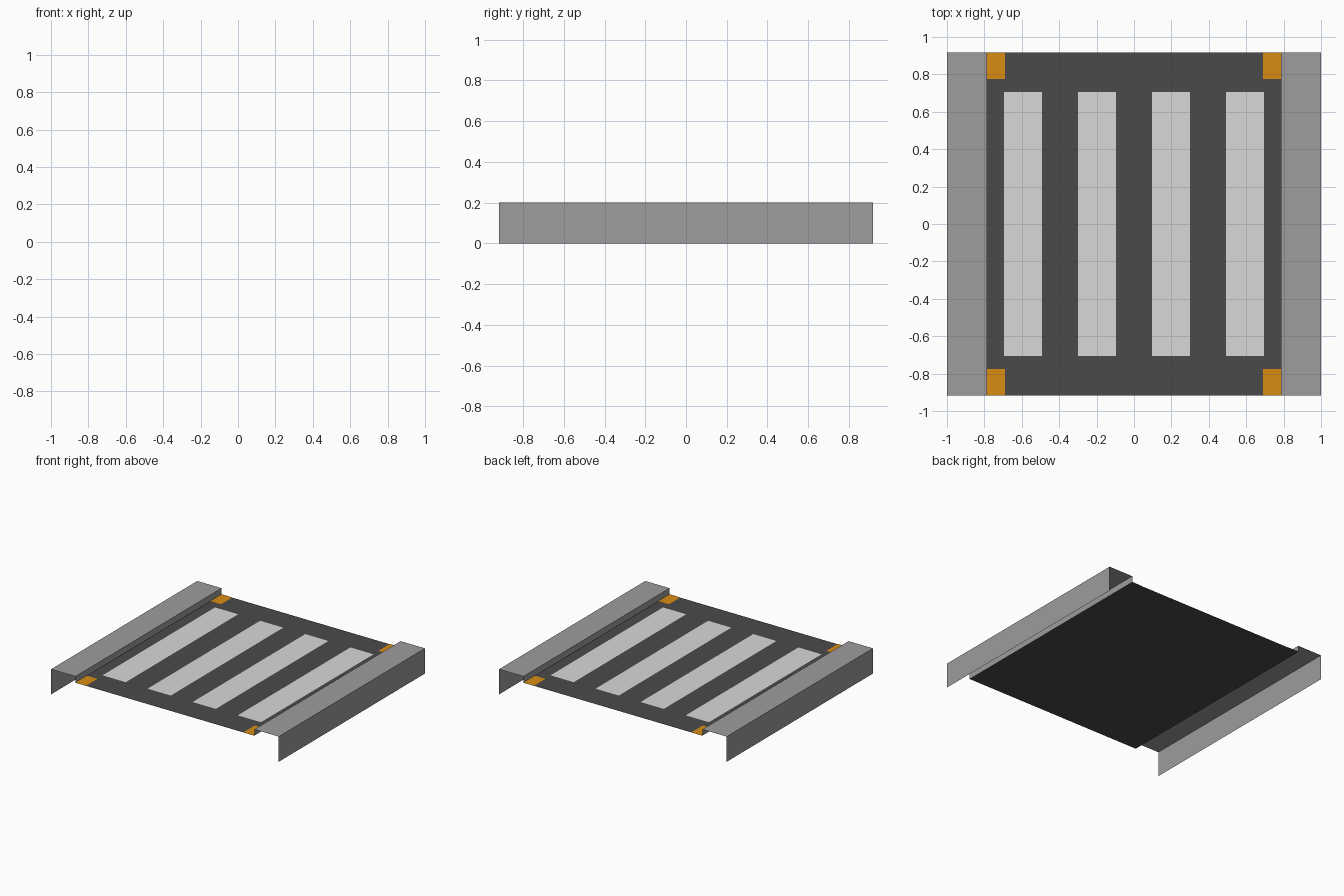
import bpy

if "Cube" in bpy.data.objects:
    bpy.data.objects.remove(bpy.data.objects["Cube"])

HALF_Y = 0.917    # half length of the road piece
CURB_X = 0.786    # where road meets pavement
ROAD_Z = 0.15
TOP_Z = 0.2


def material(name, rgb):
    m = bpy.data.materials.new(name)
    m.diffuse_color = (*rgb, 1.0)
    m.use_nodes = True
    m.node_tree.nodes["Principled BSDF"].inputs["Base Color"].default_value = m.diffuse_color
    return m


asphalt = material("asphalt_dark_grey", (0.068, 0.068, 0.068))
paint = material("paint_light_grey", (0.69, 0.69, 0.69))
orange = material("tactile_orange", (0.69, 0.265, 0.006))
concrete = material("concrete_grey", (0.342, 0.332, 0.332))


def sheet(name, profile, y0, y1, mat):
    """Extrude an open (x, z) profile along y into a thin sheet."""
    verts = [(x, y, z) for x, z in profile for y in (y0, y1)]
    faces = [(2 * i, 2 * i + 2, 2 * i + 3, 2 * i + 1) for i in range(len(profile) - 1)]
    mesh = bpy.data.meshes.new(name)
    mesh.from_pydata(verts, [], faces)
    mesh.materials.append(mat)
    ob = bpy.data.objects.new(name, mesh)
    bpy.context.collection.objects.link(ob)
    return ob


def plate(name, x0, x1, y0, y1, mat):
    """Flat painted marking lying just above the road."""
    z = ROAD_Z + 0.002
    return sheet(name, [(x0, z), (x1, z)], y0, y1, mat)


# Road surface
sheet("road", [(-CURB_X, ROAD_Z), (CURB_X, ROAD_Z)], -HALF_Y, HALF_Y, asphalt)

# Raised pavements: outer wall, walking surface and curb face
left = [(-1, 0), (-1, TOP_Z), (-CURB_X, TOP_Z), (-CURB_X, ROAD_Z)]
sheet("pavement_left", left, -HALF_Y, HALF_Y, concrete)
sheet("pavement_right", [(-x, z) for x, z in reversed(left)], -HALF_Y, HALF_Y, concrete)

# Crossing stripes
for i in range(4):
    cx = -0.594 + 0.396 * i
    plate(f"crossing_stripe_{i + 1}", cx - 0.102, cx + 0.102, -0.706, 0.706, paint)

# Orange corner markings
for sx, side in ((-1, "left"), (1, "right")):
    for sy, end in ((-1, "front"), (1, "back")):
        xs = sorted((sx * 0.691, sx * CURB_X))
        ys = sorted((sy * 0.775, sy * HALF_Y))
        plate(f"corner_mark_{end}_{side}", *xs, *ys, orange)
